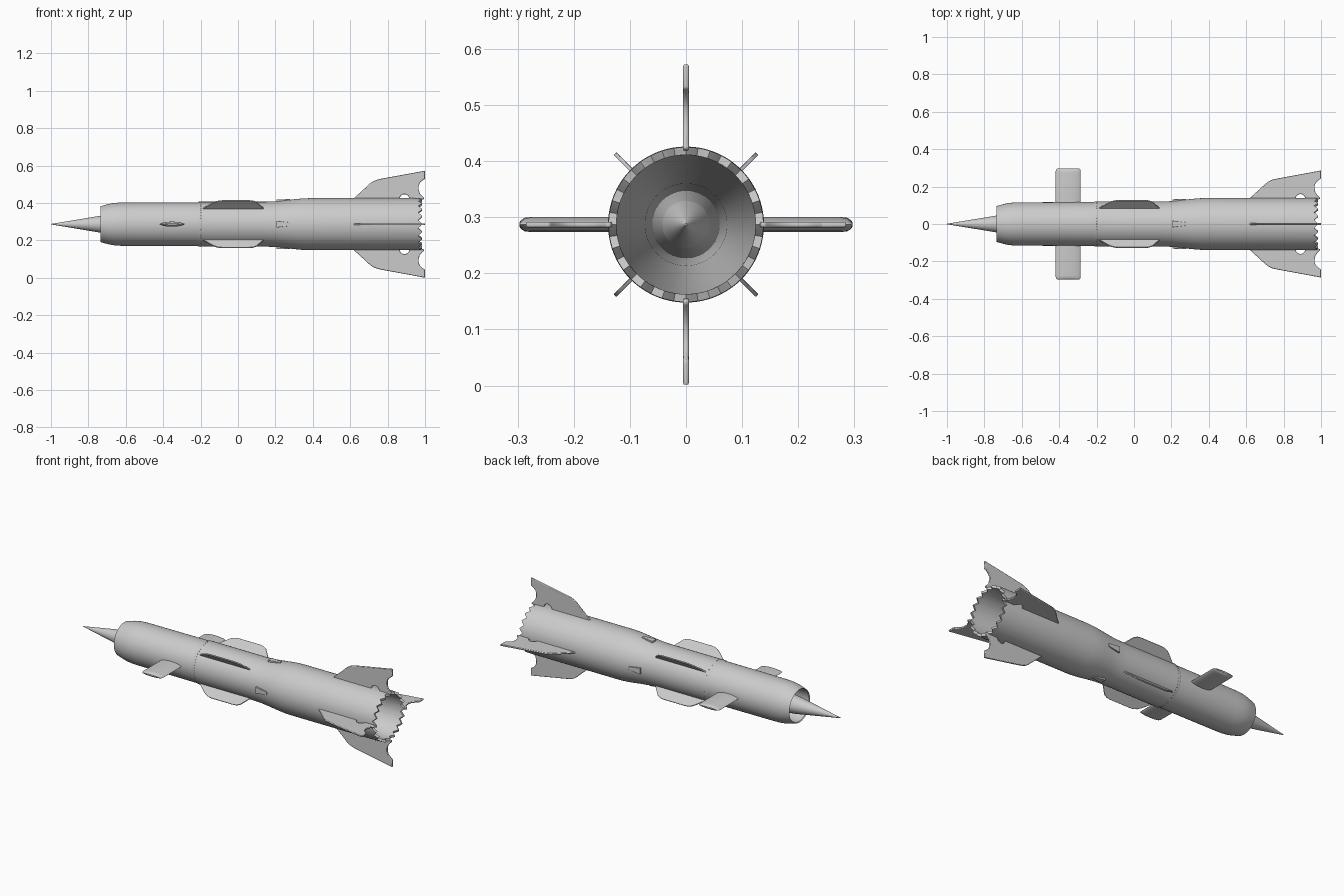
import bpy, bmesh, math
from mathutils import Matrix, Vector

if "Cube" in bpy.data.objects:
    bpy.data.objects.remove(bpy.data.objects["Cube"])

AXIS = Matrix.Translation((0, 0, 0.287))


def finish(name, bm, matrix=AXIS, bevel=0):
    bmesh.ops.recalc_face_normals(bm, faces=bm.faces)
    bm.transform(matrix)
    me = bpy.data.meshes.new(name)
    bm.to_mesh(me)
    bm.free()
    ob = bpy.data.objects.new(name, me)
    bpy.context.collection.objects.link(ob)
    bpy.ops.object.select_all(action='DESELECT')
    ob.select_set(True)
    bpy.context.view_layer.objects.active = ob
    bpy.ops.object.shade_smooth_by_angle(angle=math.radians(30))
    if bevel:
        m = ob.modifiers.new("soft_edges", 'BEVEL')
        m.width, m.segments = bevel, 2
    return ob


def loft(bm, rings, closed=False):
    n = len(rings[0])
    pairs = list(zip(rings, rings[1:] + rings[:1])) if closed else list(zip(rings, rings[1:]))
    for a, b in pairs:
        for j in range(n):
            bm.faces.new((a[j], a[(j + 1) % n], b[(j + 1) % n], b[j]))


def lathe(name, profile, n, closed=False, teeth=()):
    bm = bmesh.new()
    zigzag = (0, -0.01, -0.022, -0.01)
    rings = []
    for i, (x, r) in enumerate(profile):
        ring = []
        for j in range(n):
            a = 2 * math.pi * j / n
            dx = zigzag[j % 4] if i in teeth else 0
            ring.append(bm.verts.new((x + dx, r * math.cos(a), r * math.sin(a))))
        rings.append(ring)
    loft(bm, rings, closed)
    if not closed:
        bm.faces.new(rings[0])
        bm.faces.new(rings[-1])
    return finish(name, bm)


def plate(name, outline, thick, angle, bevel):
    # outline is (x, radius); the plate is turned about the long axis
    bm = bmesh.new()
    f = bm.faces.new([bm.verts.new((x, -thick / 2, r)) for x, r in outline])
    ext = bmesh.ops.extrude_face_region(bm, geom=[f])
    vs = [v for v in ext['geom'] if isinstance(v, bmesh.types.BMVert)]
    bmesh.ops.translate(bm, verts=vs, vec=(0, thick, 0))
    return finish(name, bm, AXIS @ Matrix.Rotation(math.radians(angle), 4, 'X'), bevel)


# Hollow body: outer skin front to back, then duct back to front
outer = [(-0.735, 0.096), (-0.72, 0.1), (-0.695, 0.107), (-0.67, 0.112), (-0.64, 0.115),
         (-0.6, 0.116), (-0.215, 0.117), (-0.21, 0.12), (0.15, 0.12), (0.2, 0.122),
         (0.25, 0.127), (0.3, 0.133), (0.34, 0.137), (0.38, 0.139), (0.94, 0.139), (0.985, 0.138)]
inner = [(0.985, 0.124), (0.93, 0.123), (0.25, 0.073), (-0.4, 0.042), (-0.55, 0.075),
         (-0.68, 0.09), (-0.73, 0.092)]
k = len(outer)
lathe("body_shell", outer + inner, 80, True, (k - 1, k))

# Inlet spike, tapering to a point inside the duct
lathe("inlet_spike", [(-1, 0.0012), (-0.73, 0.046), (-0.64, 0.056), (-0.55, 0.055),
                      (-0.4, 0.043), (-0.3, 0.002)], 40)

# Tail fins, with a relief cut-out at the root
notch = [(0.89 + 0.026 * math.cos(a), 0.134 + 0.026 * math.sin(a))
         for a in [math.pi * i / 10 for i in range(11)]]
tail = [(0.61, 0.128), (0.62, 0.139), (0.705, 0.217), (0.72, 0.228), (0.74, 0.237), (0.765, 0.243),
        (1.0, 0.286), (1.0, 0.243), (0.985, 0.233), (0.972, 0.22), (0.966, 0.205), (0.966, 0.185),
        (0.972, 0.165), (0.985, 0.15), (0.995, 0.141), (0.995, 0.134), (0.96, 0.128), (0.916, 0.128)]
tail += notch + [(0.864, 0.128)]
for i in range(4):
    plate(f"tail_fin_{i + 1}", tail, 0.01, 90 * i, 0.003)

# Diagonal mid-body strakes
strake = [(-0.19, 0.11), (-0.187, 0.12), (-0.14, 0.158), (-0.122, 0.17), (-0.1, 0.177), (-0.08, 0.179),
          (0.06, 0.179), (0.08, 0.176), (0.1, 0.166), (0.136, 0.122), (0.14, 0.11)]
for i in range(4):
    plate(f"mid_strake_{i + 1}", strake, 0.007, 45 + 90 * i, 0.0015)

# Lens-section canards on both sides
for side, s in (("left", 1), ("right", -1)):
    bm = bmesh.new()
    rings = []
    for y, cx, cz in ((0.1, 1, 1), (0.275, 1, 1), (0.287, 0.985, 0.9), (0.294, 0.94, 0.6), (0.297, 0.86, 0.25)):
        ring = []
        for j in range(24):
            a = 2 * math.pi * j / 24
            z = 0.0135 * math.copysign(abs(math.sin(a)) ** 1.3, math.sin(a))
            ring.append(bm.verts.new((-0.352 + 0.067 * cx * math.cos(a), s * y, z * cz)))
        rings.append(ring)
    loft(bm, rings)
    bm.faces.new(rings[0])
    bm.faces.new(rings[-1])
    finish(f"canard_{side}", bm)

# Small wedge fairings at the waist
for i in range(4):
    bm = bmesh.new()
    bmesh.ops.create_cube(bm, size=1)
    for v in bm.verts:
        front = v.co.x < 0
        w = 0.018 if front else 0.009
        top = 0.132 if front else 0.134
        v.co = Vector((0.205 if front else 0.278, math.copysign(w, v.co.y), top if v.co.z > 0 else 0.11))
    finish(f"waist_fairing_{i + 1}", bm, AXIS @ Matrix.Rotation(math.pi / 2 * i, 4, 'X'), 0.001)

# Ring of rivets at the forward joint
bm = bmesh.new()
for i in range(48):
    a = 2 * math.pi * i / 48
    bmesh.ops.create_icosphere(bm, subdivisions=1, radius=0.002,
                               matrix=Matrix.Translation((-0.2, 0.12 * math.cos(a), 0.12 * math.sin(a))))
finish("joint_rivets", bm)
